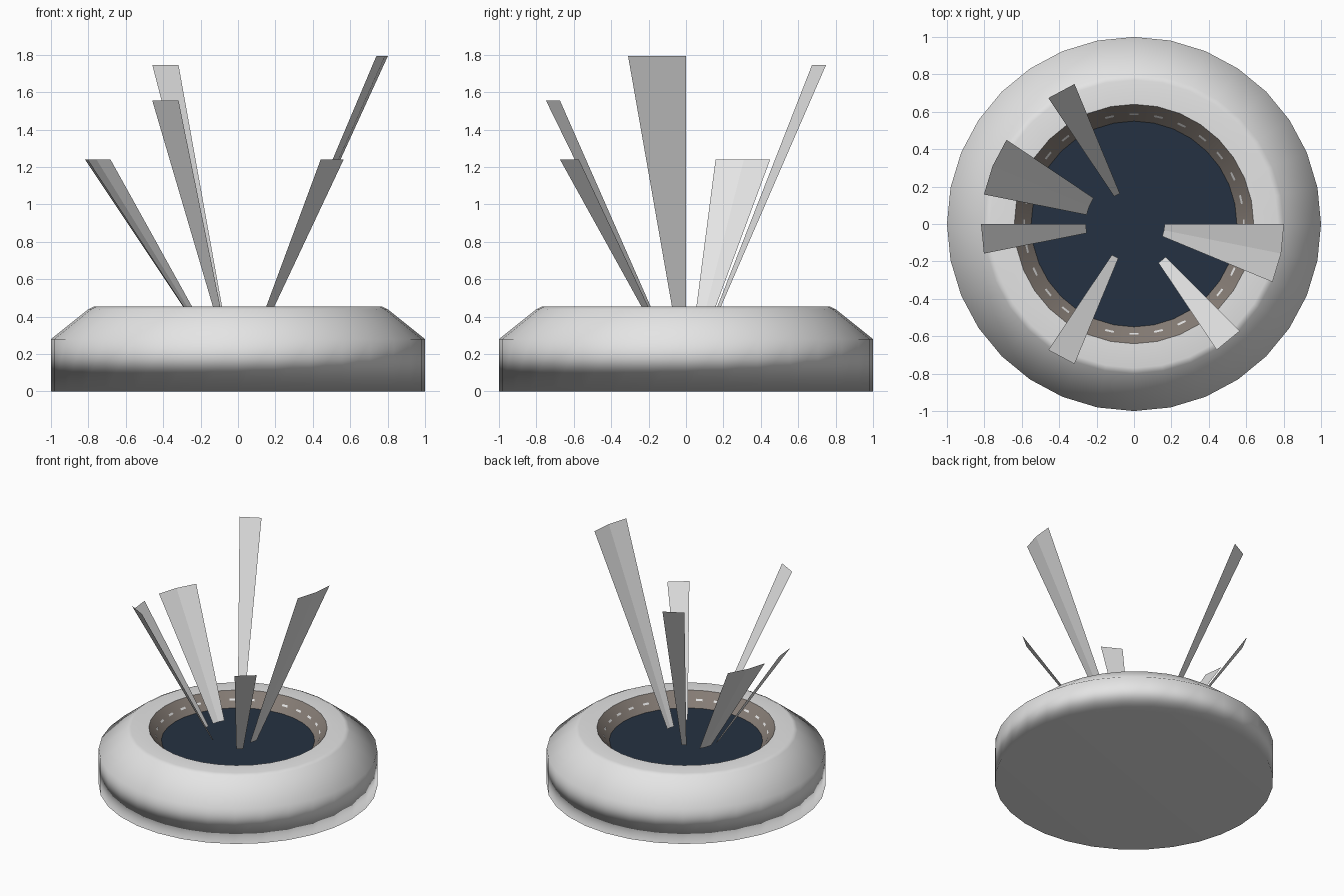
import bpy, bmesh, math
from mathutils import Vector

if "Cube" in bpy.data.objects:
    bpy.data.objects.remove(bpy.data.objects["Cube"])

SIDES = 32


def material(name, rgb):
    m = bpy.data.materials.new(name)
    m.diffuse_color = (*rgb, 1)
    m.use_nodes = True
    m.node_tree.nodes["Principled BSDF"].inputs["Base Color"].default_value = m.diffuse_color
    return m


pale = material("pale_grey", (0.78, 0.78, 0.78))
brown = material("taupe", (0.24, 0.205, 0.18))
navy = material("dark_navy", (0.018, 0.031, 0.054))


def finish(bm, name, mat, smooth=True):
    me = bpy.data.meshes.new(name)
    bm.to_mesh(me)
    bm.free()
    for p in me.polygons:
        p.use_smooth = smooth
    me.materials.append(mat)
    ob = bpy.data.objects.new(name, me)
    bpy.context.collection.objects.link(ob)
    return ob


def polar(r, a, z, dx=0.0):
    return Vector((r * math.cos(a) + dx, r * math.sin(a), z))


def lathe(name, profile, mat, cap_first=False):
    """Profile of (radius, z) revolved about z, faces pointing outward for an upward profile."""
    bm = bmesh.new()
    rings = [[bm.verts.new(polar(r, math.tau * i / SIDES, z)) for i in range(SIDES)]
             for r, z in profile]
    for a, b in zip(rings, rings[1:]):
        for i in range(SIDES):
            j = (i + 1) % SIDES
            bm.faces.new((a[i], a[j], b[j], b[i]))
    if cap_first:
        bm.faces.new(rings[0][::-1])
    return finish(bm, name, mat)


# Rounded body with flat base, normals dominated by the large faces
body = lathe("basin_body", [(1, 0), (1, 0.28), (0.8, 0.44), (0.77, 0.455), (0.64, 0.455)],
             pale, cap_first=True)
wn = body.modifiers.new("weighted", 'WEIGHTED_NORMAL')
wn.mode = 'FACE_AREA'

# Sloping inner wall
lathe("inner_wall", [(0.64, 0.455), (0.55, 0.355)], brown)

# Dark disc in the recess
bm = bmesh.new()
bm.faces.new([bm.verts.new(polar(0.552, math.tau * i / SIDES, 0.355)) for i in range(SIDES)])
finish(bm, "dark_pool", navy, False)

# Short pale dashes around the wall
bm = bmesh.new()
for k in range(28):
    a = math.tau * k / 28
    bm.faces.new([bm.verts.new(polar(r, a + d, z)) for r, z, d in
                  ((0.582, 0.398, -0.04), (0.582, 0.398, 0.04),
                   (0.592, 0.410, 0.04), (0.592, 0.410, -0.04))][::-1])
bmesh.ops.recalc_face_normals(bm, faces=bm.faces)
for f in bm.faces:
    f.normal_update()
    if f.normal.z < 0:
        f.normal_flip()
finish(bm, "wall_dashes", pale, False)

# Blades: slices of cones sharing one apex (start step, step count, top height)
APEX, LOW, R_TOP = 0.025, 0.40, 0.81
step = math.tau / SIDES
for n, (start, count, top) in enumerate([(-2, 2, 1.795), (-5, 1, 1.24), (-11, 1, 1.555),
                                         (-16, 1, 1.24), (13, 2, 1.24), (10, 1, 1.745)]):
    r_low = R_TOP * (LOW - APEX) / (top - APEX)
    bm = bmesh.new()
    cols = [(bm.verts.new(polar(r_low, (start + i) * step, LOW, -0.008)),
             bm.verts.new(polar(R_TOP, (start + i) * step, top, -0.008)))
            for i in range(count + 1)]
    for (a, b), (c, d) in zip(cols, cols[1:]):
        bm.faces.new((a, c, d, b))
    finish(bm, f"blade_{n + 1}", pale, False)
